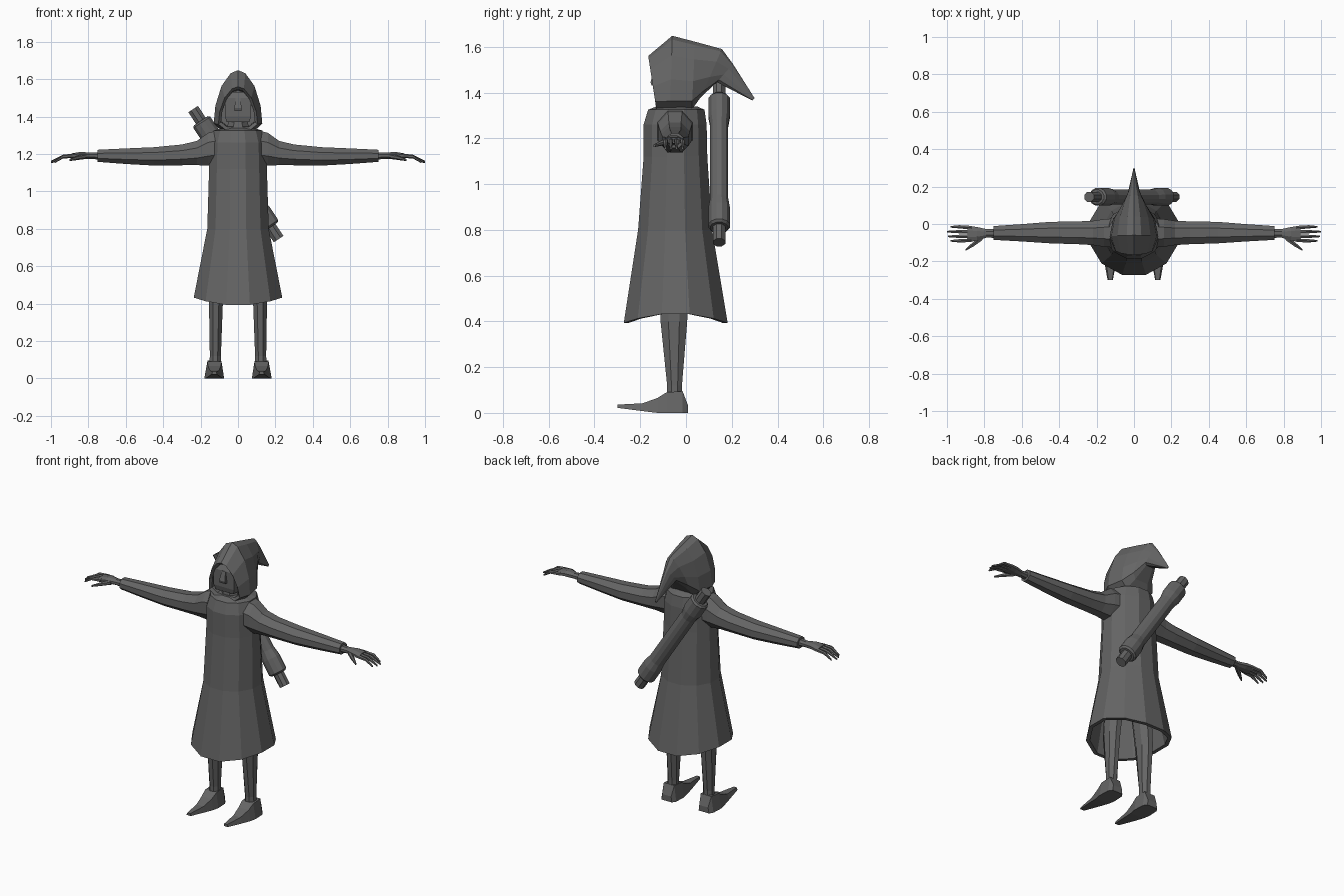
import bpy, bmesh, math
from mathutils import Vector as V

grey = bpy.data.materials.new("charcoal grey")
grey.diffuse_color = (0.13, 0.13, 0.13, 1)


def loft(name, rings, cap_start=True, cap_end=True):
    """Skin a list of equal-length point rings."""
    bm = bmesh.new()
    rows = [[bm.verts.new(p) for p in r] for r in rings]
    n = len(rows[0])
    for a, b in zip(rows, rows[1:]):
        for i in range(n):
            j = (i + 1) % n
            bm.faces.new((a[i], a[j], b[j], b[i]))
    if cap_start:
        bm.faces.new(rows[0][::-1])
    if cap_end:
        bm.faces.new(rows[-1])
    bmesh.ops.recalc_face_normals(bm, faces=bm.faces)
    me = bpy.data.meshes.new(name)
    bm.to_mesh(me)
    bm.free()
    me.materials.append(grey)
    ob = bpy.data.objects.new(name, me)
    bpy.context.collection.objects.link(ob)
    return ob


def ring(c, u, v, n=8, phase=0.5):
    """Ellipse of n points around c with half axes u and v."""
    c, u, v = V(c), V(u), V(v)
    angles = [2 * math.pi * (i + phase) / n for i in range(n)]
    return [c + u * math.cos(a) + v * math.sin(a) for a in angles]


def tube_x(name, s, stations, n=8):
    """Limb along x: stations are (x, y, z, half depth, half height)."""
    return loft(name, [ring((s * x, y, z), (0, ry, 0), (0, 0, rz), n)
                       for x, y, z, ry, rz in stations])


def tube_z(name, s, stations, n=8):
    """Limb along z: stations are (z, x, y, half width, half depth)."""
    return loft(name, [ring((s * x, y, z), (rx, 0, 0), (0, ry, 0), n)
                       for z, x, y, rx, ry in stations])


# robe: outer skin from the neck to the arched hem, then the inner lining
def robe_ring(z, rx, y0, y1, arch=0.0):
    pts = ring((0, (y0 + y1) / 2, z), (rx, 0, 0), (0, (y1 - y0) / 2, 0), 12)
    return [p + V((0, 0, arch * (p.x / rx) ** 2)) for p in pts]


loft("robe", [
    robe_ring(1.34, 0.085, -0.13, 0.05),
    robe_ring(1.325, 0.135, -0.17, 0.085),
    robe_ring(1.26, 0.155, -0.19, 0.095),
    robe_ring(1.12, 0.160, -0.19, 0.098),
    robe_ring(0.80, 0.170, -0.215, 0.12),
    robe_ring(0.39, 0.245, -0.28, 0.19, 0.045),
    robe_ring(0.39, 0.222, -0.258, 0.168, 0.045),
    robe_ring(0.78, 0.150, -0.195, 0.10)])

# hood: pointed arch sections swept from the opening back into a drooping tail
ARCH = [(0, 0), (0.65, 0.0), (1, 0.13), (0.93, 0.42), (0.68, 0.74), (0.3, 0.95), (0, 1)]
ARCH += [(-u, v) for u, v in ARCH[-2:0:-1]]


def hood_ring(top, bottom, half):
    t, b = V((0, *top)), V((0, *bottom))
    return [b.lerp(t, v) + V((u * half, 0, 0)) for u, v in ARCH]


loft("hood", [
    hood_ring((-0.03, 1.54), (-0.03, 1.35), 0.09),
    hood_ring((-0.145, 1.545), (-0.12, 1.345), 0.09),
    hood_ring((-0.165, 1.56), (-0.13, 1.33), 0.105),
    hood_ring((-0.06, 1.648), (-0.07, 1.32), 0.130),
    hood_ring((0.04, 1.622), (0.025, 1.325), 0.112),
    hood_ring((0.157, 1.59), (0.065, 1.38), 0.068),
    hood_ring((0.205, 1.525), (0.135, 1.445), 0.036),
    hood_ring((0.30, 1.375), (0.29, 1.365), 0.004)])


# head, neck and nose inside the hood: square sections stacked upward
def block(name, stations):
    return loft(name, [[(-w, f, z), (w, f, z), (w, b, z), (-w, b, z)]
                       for z, w, f, b in stations])


block("head", [(1.37, 0.060, -0.13, -0.01), (1.40, 0.070, -0.137, -0.01),
               (1.50, 0.070, -0.137, -0.01), (1.53, 0.055, -0.12, -0.01)])
block("nose", [(1.43, 0.020, -0.15, -0.12), (1.445, 0.020, -0.155, -0.12),
               (1.50, 0.012, -0.14, -0.12)])
tube_z("neck", 1, [(1.30, 0, -0.06, 0.07, 0.065), (1.38, 0, -0.06, 0.055, 0.055)])

for s, side in ((-1, "left"), (1, "right")):
    # sleeve and wrist
    tube_x(side + "_sleeve", s, [
        (0.10, -0.048, 1.235, 0.085, 0.100), (0.16, -0.048, 1.225, 0.080, 0.095),
        (0.22, -0.048, 1.205, 0.070, 0.070), (0.30, -0.047, 1.195, 0.066, 0.060),
        (0.45, -0.046, 1.187, 0.062, 0.053), (0.60, -0.047, 1.188, 0.050, 0.045),
        (0.75, -0.048, 1.190, 0.040, 0.035)])
    # hand with four fingers and a thumb
    tube_x(side + "_palm", s, [
        (0.73, -0.05, 1.190, 0.026, 0.022), (0.79, -0.05, 1.190, 0.025, 0.018),
        (0.84, -0.053, 1.193, 0.040, 0.020), (0.89, -0.052, 1.190, 0.047, 0.014)])
    for k, (y, tip) in enumerate([(-0.015, 0.98), (-0.041, 1.0), (-0.066, 0.995), (-0.090, 0.98)]):
        tube_x(f"{side}_finger_{k + 1}", s, [
            (0.87, y * 0.9 - 0.006, 1.191, 0.011, 0.012), (0.935, y, 1.186, 0.010, 0.010),
            (tip, y, 1.157, 0.005, 0.006)], 6)
    tube_x(side + "_thumb", s, [
        (0.81, -0.070, 1.188, 0.018, 0.014), (0.855, -0.105, 1.180, 0.015, 0.012),
        (0.90, -0.138, 1.168, 0.006, 0.006)], 6)
    # leg
    tube_z(side + "_leg", s, [
        (0.06, 0.123, -0.05, 0.034, 0.036), (0.12, 0.121, -0.05, 0.032, 0.035),
        (0.40, 0.118, -0.053, 0.040, 0.063), (0.75, 0.085, -0.05, 0.055, 0.075)])
    # pointed shoe: sections from heel to toe (y, bottom, top, bottom half, top half)
    loft(side + "_shoe", [
        [(s * 0.127 - lo, y, b), (s * 0.127 + lo, y, b),
         (s * 0.126 + hi, y, t), (s * 0.126 - hi, y, t)]
        for y, b, t, lo, hi in [
            (0.008, 0, 0.035, 0.035, 0.030), (-0.015, 0, 0.095, 0.050, 0.036),
            (-0.085, 0, 0.090, 0.053, 0.038), (-0.125, 0, 0.065, 0.045, 0.034),
            (-0.19, 0.008, 0.042, 0.034, 0.024), (-0.30, 0.022, 0.036, 0.014, 0.010)]])

# rolled scroll slung across the back, with a knob at each end
top, end = V((-0.24, 0.145, 1.44)), V((0.217, 0.145, 0.745))
axis = (end - top).normalized()
across = V((0, 1, 0)).cross(axis)


def roll(name, stations, n=12):
    loft(name, [ring(top + axis * d, across * r * 1.15, (0, r, 0), n) for d, r in stations])


roll("scroll", [(0.075, 0.040), (0.085, 0.049), (0.17, 0.049), (0.22, 0.041),
                (0.61, 0.041), (0.66, 0.049), (0.745, 0.049), (0.755, 0.040)])
roll("scroll_top_knob", [(0.0, 0.029), (0.09, 0.029)], 8)
roll("scroll_bottom_knob", [(0.74, 0.029), (0.832, 0.029)], 8)
